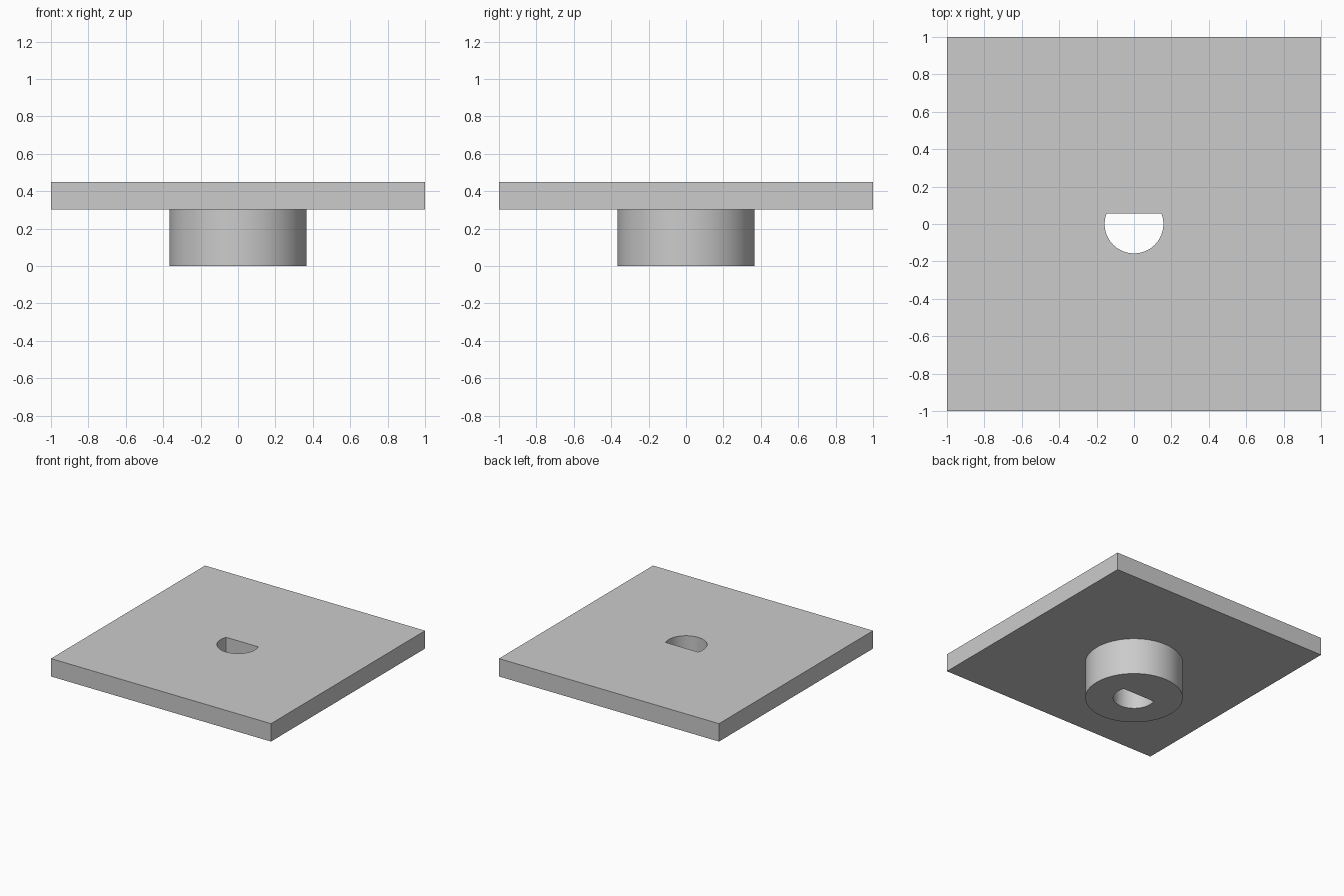
import bpy, bmesh
from math import asin, cos, sin, pi, radians

if "Cube" in bpy.data.objects:
    bpy.data.objects.remove(bpy.data.objects["Cube"], do_unlink=True)

UNDERSIDE, TOP = 0.303, 0.45
BOSS_R, BORE_R, FLAT_Y = 0.367, 0.157, 0.055

grey = bpy.data.materials.new("light_grey")
grey.use_nodes = True
grey.diffuse_color = (0.6, 0.6, 0.6, 1)
grey.node_tree.nodes["Principled BSDF"].inputs["Base Color"].default_value = grey.diffuse_color


def prism(name, outline, z0, z1):
    """Extrude a counter-clockwise outline from z0 up to z1."""
    bm = bmesh.new()
    base = bm.faces.new([bm.verts.new((x, y, z0)) for x, y in outline])
    top = bmesh.ops.extrude_face_region(bm, geom=[base], use_keep_orig=True)["geom"]
    moved = [v for v in top if isinstance(v, bmesh.types.BMVert)]
    bmesh.ops.translate(bm, verts=moved, vec=(0, 0, z1 - z0))
    bmesh.ops.recalc_face_normals(bm, faces=bm.faces)
    mesh = bpy.data.meshes.new(name)
    bm.to_mesh(mesh)
    bm.free()
    mesh.materials.append(grey)
    obj = bpy.data.objects.new(name, mesh)
    bpy.context.collection.objects.link(obj)
    return obj


def arc(radius, start, sweep, count, closed):
    """Points along an arc; a closed arc omits the repeated end point."""
    steps = count if closed else count - 1
    angles = [start + sweep * i / steps for i in range(count)]
    return [(radius * cos(a), radius * sin(a)) for a in angles]


def combine(target, tool, operation):
    """Apply a boolean, then discard the tool."""
    tool.hide_render = True
    mod = target.modifiers.new(operation.lower(), "BOOLEAN")
    mod.operation, mod.solver, mod.object = operation, "EXACT", tool
    bpy.context.view_layer.objects.active = target
    bpy.ops.object.modifier_apply(modifier=mod.name)
    bpy.data.objects.remove(tool, do_unlink=True)


# Square plate with a round boss beneath it
plate = prism("mounting_plate", [(-1, -1), (1, -1), (1, 1), (-1, 1)], UNDERSIDE, TOP)
boss = prism("round_boss", arc(BOSS_R, 0, 2 * pi, 96, True), 0, (UNDERSIDE + TOP) / 2)
combine(plate, boss, "UNION")

# D-shaped through bore, flat towards the back
flat = asin(FLAT_Y / BORE_R)
bore = prism("shaft_bore", arc(BORE_R, pi - flat, pi + 2 * flat, 64, False), -0.1, TOP + 0.1)
combine(plate, bore, "DIFFERENCE")

# Smooth round walls, crisp edges
bpy.ops.object.select_all(action="DESELECT")
plate.select_set(True)
bpy.context.view_layer.objects.active = plate
bpy.ops.object.shade_smooth_by_angle(angle=radians(30))
